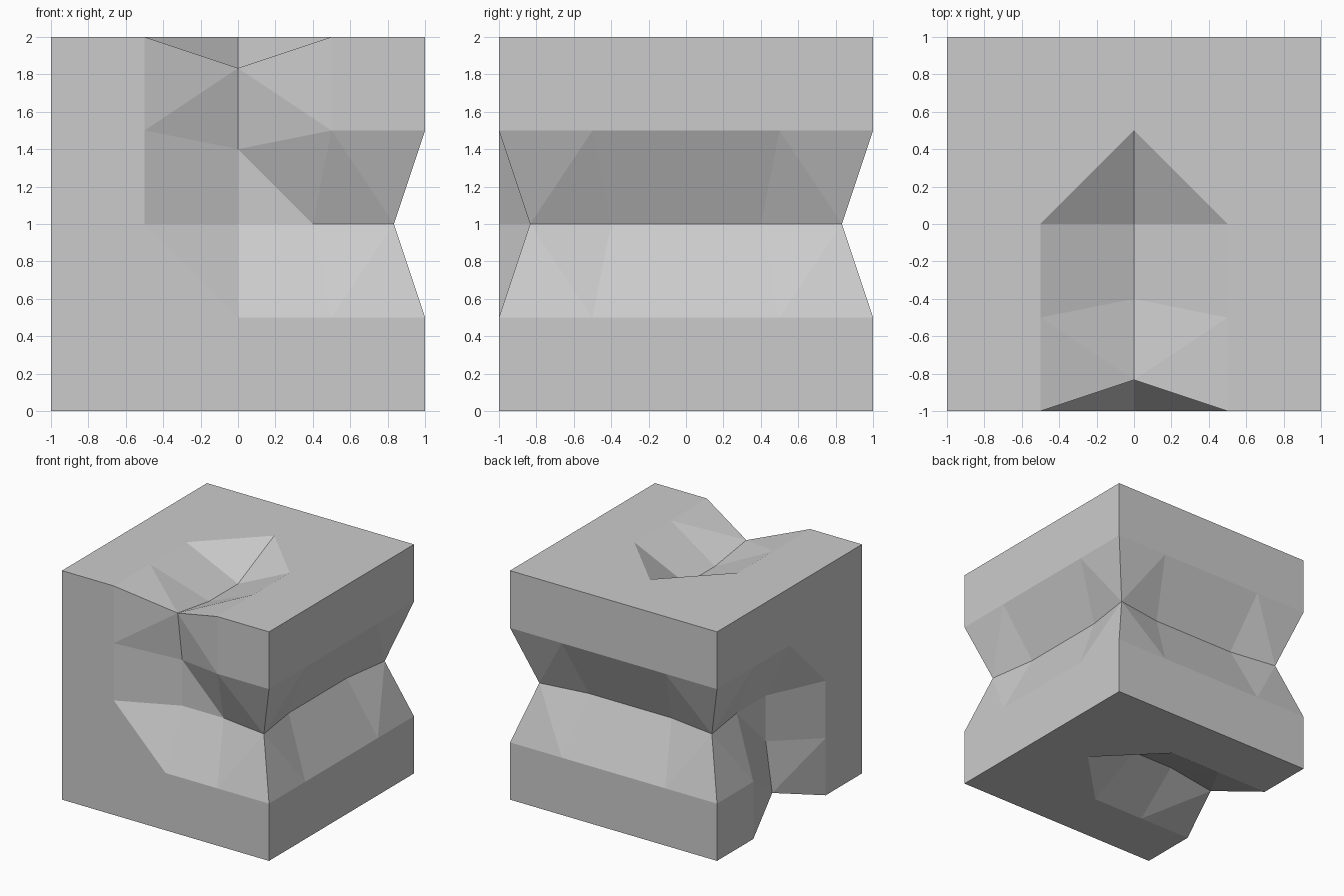
import bpy, bmesh
from mathutils import Vector

if "Cube" in bpy.data.objects:
    bpy.data.objects.remove(bpy.data.objects["Cube"])

# Block: cube divided into a 4 x 4 grid per side
bm = bmesh.new()
bmesh.ops.create_cube(bm, size=2)
bmesh.ops.subdivide_edges(bm, edges=bm.edges[:], cuts=3, use_grid_fill=True)

# Groove: one path of grid points running from the top, over the front, right,
# back and left sides, and ending under the bottom
path = [(0, 0, 1), (0, -.5, 1), (0, -1, 1), (0, -1, .5), (0, -1, 0), (.5, -1, 0),
        (1, -1, 0), (1, -.5, 0), (1, 0, 0), (1, .5, 0), (1, 1, 0),
        (.5, 1, 0), (0, 1, 0), (-.5, 1, 0), (-1, 1, 0),
        (-1, .5, 0), (-1, 0, 0), (-1, 0, -.5), (-1, 0, -1), (-.5, 0, -1), (0, 0, -1)]


def sunk(point):
    """Pull a surface point inward; points on a cube edge sink less per axis."""
    on_edge = sum(abs(c) == 1 for c in point) > 1
    scale = {0: 0, .5: .8, 1: .8333 if on_edge else .77}
    return Vector([c * scale[abs(c)] for c in point])


moves = {p: sunk(p) for p in path}
for v in bm.verts:
    key = tuple(round(c * 2) / 2 for c in v.co)
    if key in moves:
        v.co = moves[key]

# Crease the grid cells along their short diagonals
bmesh.ops.triangulate(bm, faces=bm.faces[:], quad_method='SHORT_EDGE')
bmesh.ops.translate(bm, verts=bm.verts[:], vec=(0, 0, 1))
bmesh.ops.recalc_face_normals(bm, faces=bm.faces[:])

mesh = bpy.data.meshes.new("grooved_block")
bm.to_mesh(mesh)
bm.free()
bpy.context.collection.objects.link(bpy.data.objects.new("grooved_block", mesh))
